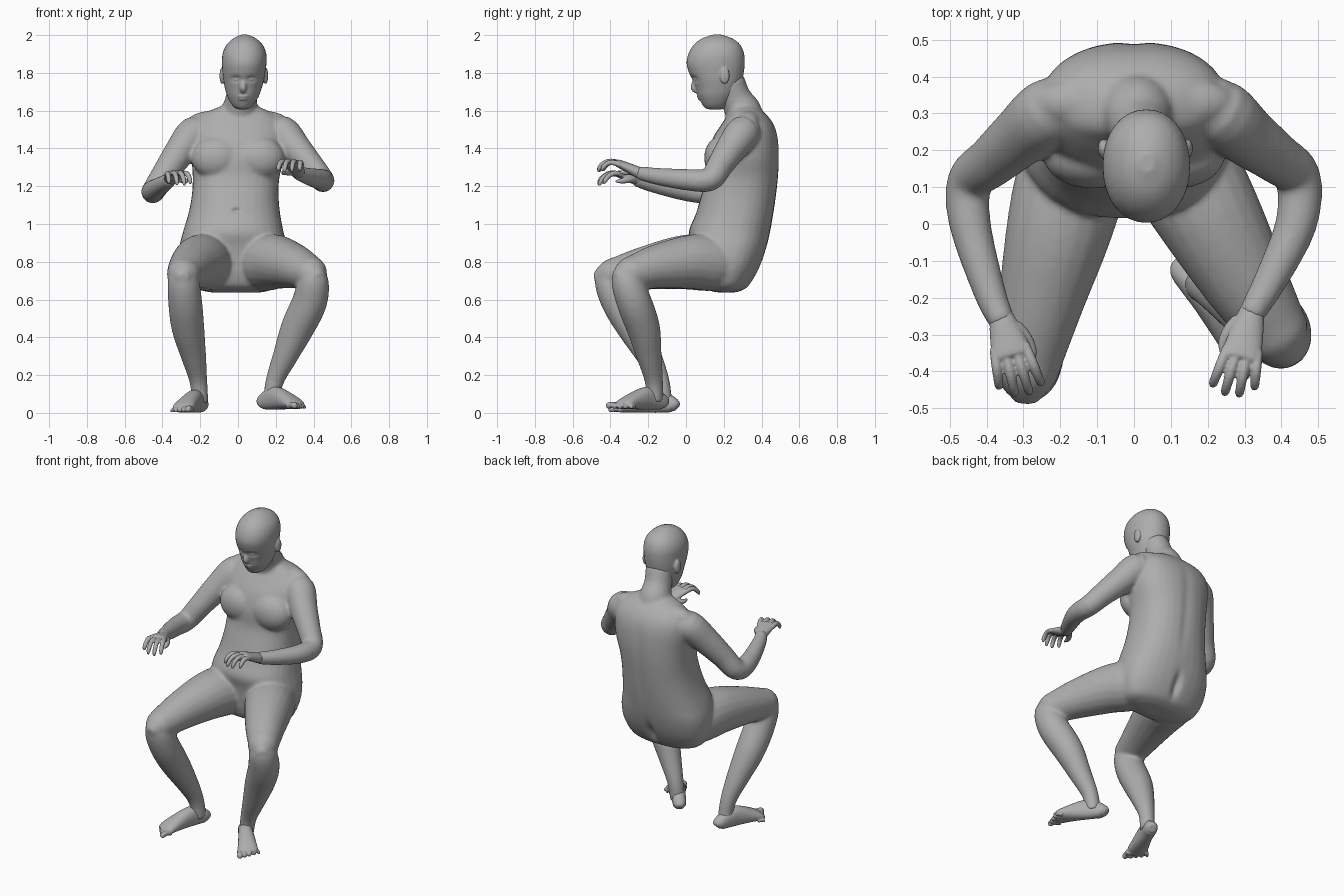
import bpy, bmesh, math
from mathutils import Vector

if "Cube" in bpy.data.objects:
    bpy.data.objects.remove(bpy.data.objects["Cube"])

skin = bpy.data.materials.new("grey_skin")
skin.use_nodes = True
GREY = (0.42, 0.42, 0.42, 1)
skin.diffuse_color = GREY
skin.node_tree.nodes["Principled BSDF"].inputs["Base Color"].default_value = GREY
UP = Vector((0, 0, 1))


def finish(name, bm):
    mesh = bpy.data.meshes.new(name)
    bmesh.ops.recalc_face_normals(bm, faces=bm.faces)
    bm.to_mesh(mesh)
    bm.free()
    mesh.materials.append(skin)
    obj = bpy.data.objects.new(name, mesh)
    bpy.context.collection.objects.link(obj)
    return obj


def smooth_path(stations, steps):
    """Catmull-Rom interpolation of whole stations (centre and radii)."""
    s = [Vector(p) for p in stations]
    s = [2 * s[0] - s[1]] + s + [2 * s[-1] - s[-2]]
    out = []
    for i in range(1, len(s) - 2):
        a, b, c, d = s[i - 1:i + 3]
        for k in range(steps):
            t = k / steps
            out.append(0.5 * (2 * b + (c - a) * t + (2 * a - 5 * b + 4 * c - d) * t * t
                              + (3 * b - a - 3 * c + d) * t ** 3))
    return out + [s[-2]]


def loft(name, stations, side=(1, 0, 0), level=False, power=1.0, sides=20, steps=4):
    """Elliptical rings (x, y, z, side radius, other radius) along a path."""
    path = smooth_path(stations, steps)
    centres = [Vector(p[:3]) for p in path]
    bm = bmesh.new()
    rings = []
    for i, p in enumerate(path):
        along = centres[min(i + 1, len(path) - 1)] - centres[max(i - 1, 0)]
        along = UP if level else along.normalized()
        u = Vector(side)
        u = (u - along * u.dot(along)).normalized()
        v = along.cross(u)
        ring = []
        for k in range(sides):
            c, s = math.cos(math.tau * k / sides), math.sin(math.tau * k / sides)
            c, s = (math.copysign(abs(w) ** power, w) for w in (c, s))
            ring.append(bm.verts.new(centres[i] + u * c * max(p[3], .003) + v * s * max(p[4], .003)))
        rings.append(ring)
    for r, q in zip(rings, rings[1:]):
        for k in range(sides):
            bm.faces.new((r[k], r[(k + 1) % sides], q[(k + 1) % sides], q[k]))
    bm.faces.new(rings[0])
    bm.faces.new(rings[-1])
    return finish(name, bm)


def limb(name, stations):
    return loft(name, [(*s, s[3]) for s in stations])


def slices(name, rows, power):
    """Level rings given as (height, front, back, half width, x centre)."""
    return loft(name, [(x, (f + b) / 2, z, w, (b - f) / 2) for z, f, b, w, x in rows],
                level=True, power=power, sides=32)


def ball(name, centre, radii):
    bm = bmesh.new()
    bmesh.ops.create_uvsphere(bm, u_segments=20, v_segments=12, radius=1)
    for v in bm.verts:
        v.co = Vector(a * r for a, r in zip(v.co, radii)) + Vector(centre)
    return finish(name, bm)


def fuse(name, parts, voxel, rounds):
    """Weld overlapping parts into one continuous skin."""
    bpy.ops.object.select_all(action="DESELECT")
    for p in parts:
        p.select_set(True)
    obj = bpy.context.view_layer.objects.active = parts[0]
    bpy.ops.object.join()
    obj.name = name
    remesh = obj.modifiers.new("weld", "REMESH")
    remesh.mode, remesh.voxel_size = "VOXEL", voxel
    relax = obj.modifiers.new("relax", "SMOOTH")
    relax.factor, relax.iterations = 0.5, rounds
    for m in ("weld", "relax"):
        bpy.ops.object.modifier_apply(modifier=m)
    bpy.ops.object.shade_smooth()
    return obj


def sculpt(obj, dents):
    """Push skin in y around points: (x, y, z, spread x, spread z, push)."""
    for x, y, z, sx, sz, push in dents:
        for v in obj.data.vertices:
            d = ((v.co.x - x) / sx) ** 2 + ((v.co.z - z) / sz) ** 2 + ((v.co.y - y) / .07) ** 2
            if d < 9:
                v.co.y += push * math.exp(-d)


# Torso, chest and shoulder slopes
body = [slices("torso", [
    (.638, .16, .27, .14, -.01), (.665, .08, .325, .23, -.015), (.73, .05, .37, .272, -.02),
    (.80, .04, .402, .287, -.022), (.88, .03, .427, .285, -.025), (.96, .015, .446, .266, -.025),
    (1.05, .05, .463, .244, -.02), (1.15, .08, .478, .23, -.015), (1.25, .108, .489, .23, -.01),
    (1.35, .112, .494, .247, 0), (1.45, .14, .488, .255, 0), (1.52, .182, .468, .243, 0),
    (1.575, .22, .43, .20, 0), (1.61, .235, .385, .13, .005), (1.635, .25, .35, .07, .01)], .85)]
body.append(limb("neck", [(.005, .315, 1.54, .10), (.01, .30, 1.60, .098), (.018, .262, 1.67, .083),
                          (.03, .225, 1.76, .084)]))
for sx in (-1, 1):
    body += [ball("chest", (sx * .112, .185, 1.35), (.135, .09, .115)),
             ball("trapezius", (sx * .13, .33, 1.54), (.14, .07, .06))]

# Arms
body.append(limb("right_arm", [
    (-.16, .335, 1.475, .07), (-.23, .305, 1.48, .092), (-.305, .24, 1.385, .083), (-.385, .17, 1.27, .07),
    (-.445, .115, 1.178, .063), (-.445, .0, 1.178, .057), (-.39, -.19, 1.215, .044), (-.355, -.27, 1.238, .036)]))
body.append(limb("left_arm", [
    (.16, .335, 1.475, .07), (.23, .305, 1.485, .092), (.305, .24, 1.40, .083), (.385, .18, 1.31, .07),
    (.445, .125, 1.235, .063), (.44, 0, 1.235, .057), (.372, -.15, 1.252, .046), (.315, -.25, 1.27, .036)]))

# Thighs and shins
body.append(limb("right_thigh", [
    (-.14, .24, .785, .13), (-.17, .12, .795, .15), (-.205, -.02, .797, .143), (-.25, -.2, .77, .118),
    (-.282, -.35, .737, .095), (-.29, -.42, .725, .079), (-.295, -.485, .71, .03)]))
body.append(limb("left_thigh", [
    (.11, .24, .785, .13), (.145, .13, .795, .15), (.205, .02, .799, .143), (.30, -.15, .775, .118),
    (.37, -.265, .745, .095), (.40, -.32, .73, .082), (.435, -.377, .715, .03)]))
body.append(limb("right_shin", [
    (-.29, -.40, .77, .04), (-.29, -.405, .71, .08), (-.28, -.36, .59, .09), (-.265, -.278, .45, .087),
    (-.235, -.195, .3, .067), (-.21, -.135, .17, .048), (-.20, -.115, .05, .044)]))
body.append(limb("left_shin", [
    (.40, -.305, .77, .04), (.40, -.315, .71, .08), (.38, -.276, .59, .093), (.315, -.226, .45, .089),
    (.25, -.195, .3, .067), (.195, -.17, .17, .049), (.175, -.165, .06, .044)]))
figure = fuse("body", body, .0085, 14)
# Spine groove, buttock cleft and navel
sculpt(figure, [(0, .48, z, .03, .09, -.004) for z in (1.05, 1.17, 1.29, 1.41)]
       + [(-.015, .38, .75, .025, .07, -.025), (-.01, .06, 1.07, .018, .012, .015)])


# Feet: an arch swept from heel to toe, with five toes
def foot(name, heel, toe, inner):
    h, t = Vector(heel), Vector(toe)
    run = t - h
    side = run.cross(UP).normalized() * inner
    rows = [(0, .022, .05), (.05, .038, .08), (.2, .042, .112), (.36, .045, .122),
            (.6, .054, .09), (.76, .06, .06), (.84, .05, .038)]
    parts = [loft(name, [(*(h + run * f + UP * top / 2), w, top / 2) for f, w, top in rows],
                  side=side, power=.9)]
    for k in range(5):
        r = .019 - .0018 * k
        base = h + run * (.78 - .02 * k) + side * (.046 - .024 * k) + UP * r
        tip = base + run * (.21 - .025 * k) + side * (.008 - .006 * k)
        mid = base.lerp(tip, .5) + UP * .005
        parts.append(limb("toe", [(*base, r), (*mid, r * .85), (*base.lerp(tip, .85), r * .9), (*tip, r * .4)]))
    return fuse(name, parts, .005, 4)


foot("right_foot", (-.185, -.05, 0), (-.32, -.395, 0), -1)
foot("left_foot", (.122, -.11, .015), (.352, -.39, .02), 1)


# Hands: flat palm, four drooping fingers and a thumb
def hand(name, wrist, knuckle, thumb_side):
    w, k = Vector(wrist), Vector(knuckle)
    fwd = (k - w).normalized()
    side = fwd.cross(UP).normalized() * thumb_side
    parts = [loft(name, [(*(w - fwd * .04), .024, .022), (*w, .036, .03), (*w.lerp(k, .5), .047, .026),
                         (*k, .054, .02), (*(k + fwd * .012), .046, .012)], side=side)]
    for i in range(4):
        size = (.95, 1.1, 1.05, .85)[i]
        spread = .044 - .029 * i
        base = k + side * spread - fwd * (.01 if i == 3 else 0)
        out = fwd + side * spread * 3
        parts.append(limb("finger", [(*(base + out * f * size - UP * d * size), r) for f, d, r in (
            (-.015, 0, .0135), (.042, .008, .014), (.08, .034, .013), (.103, .066, .012), (.11, .088, .006))]))
    base = w + fwd * .025 + side * .03
    parts.append(limb("thumb", [(*(base + fwd * f + side * s - UP * d), r) for f, s, d, r in (
        (0, 0, .005, .019), (.035, .018, .02, .017), (.075, .026, .038, .014), (.11, .022, .05, .006))]))
    return fuse(name, parts, .0045, 2)


hand("right_hand", (-.357, -.262, 1.237), (-.333, -.352, 1.265), -1)
hand("left_hand", (.318, -.245, 1.27), (.291, -.358, 1.322), 1)

# Head with nose, lips and ears
head = [slices("head", [
    (1.607, .12, .19, .02, .024), (1.615, .10, .21, .042, .024), (1.64, .082, .235, .064, .025),
    (1.68, .062, .265, .085, .027), (1.72, .05, .285, .098, .028), (1.76, .034, .297, .107, .03),
    (1.80, .016, .306, .113, .031), (1.85, .003, .311, .118, .033), (1.90, .012, .308, .116, .034),
    (1.945, .038, .29, .098, .035), (1.98, .08, .25, .064, .035), (2.002, .14, .19, .02, .035)], .95)]
head.append(limb("nose", [(.029, .05, 1.785, .012), (.028, .045, 1.75, .014), (.027, .043, 1.72, .018),
                          (.027, .06, 1.70, .013)]))
head.append(ball("upper_lip", (.026, .07, 1.676), (.03, .014, .008)))
head.append(ball("lower_lip", (.026, .076, 1.662), (.026, .014, .008)))
for sx in (-1, 1):
    head.append(ball("ear", (.031 + sx * .115, .205, 1.785), (.014, .026, .044)))
face = fuse("head", head, .0055, 3)
# Eye sockets and eyelids
sculpt(face, [(.03 + s * .043, .035, 1.768, .026, .016, .013) for s in (-1, 1)]
       + [(.03 + s * .043, .04, 1.765, .015, .007, -.008) for s in (-1, 1)])
